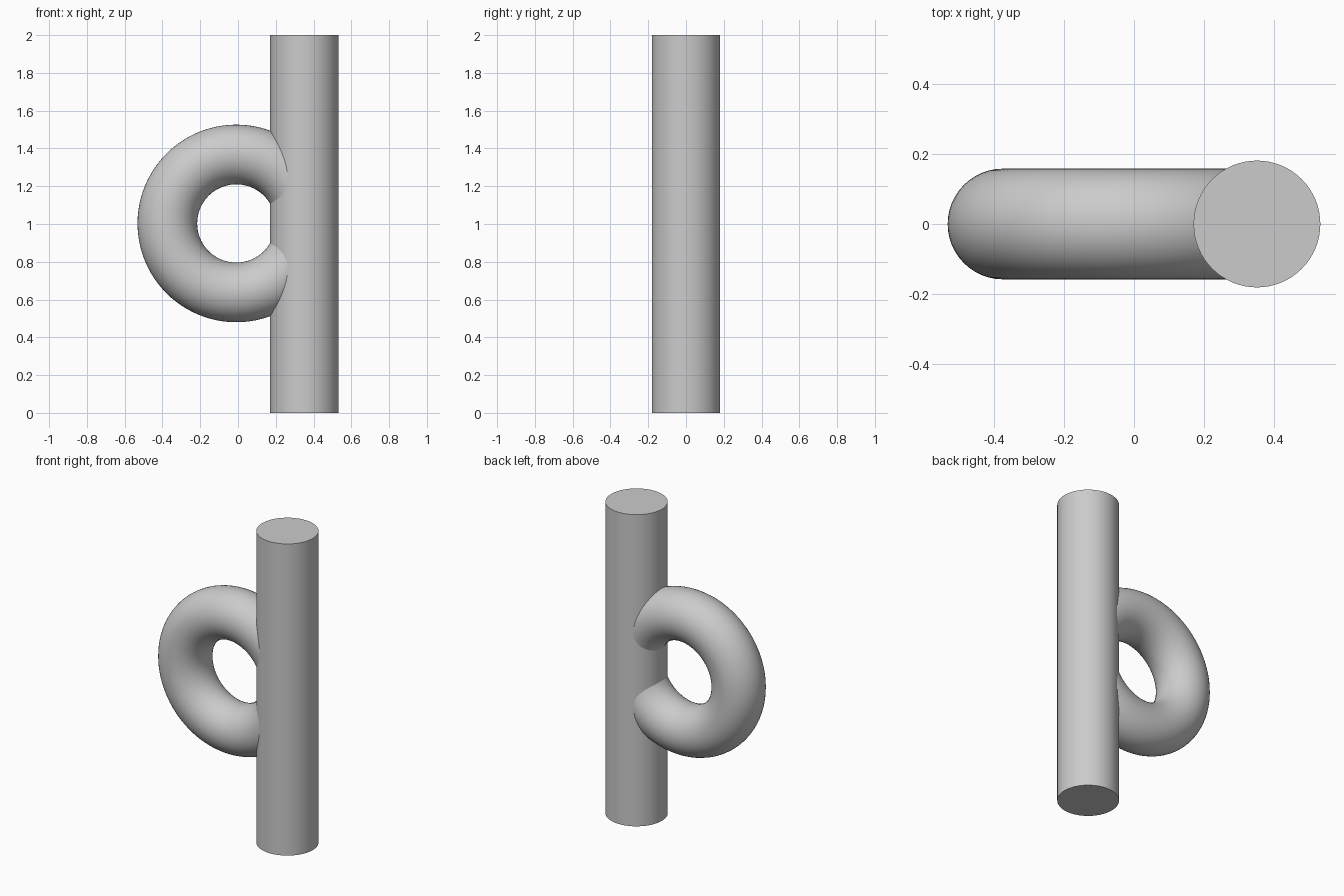
import bpy
from math import radians

cube = bpy.data.objects.get("Cube")
if cube:
    bpy.data.objects.remove(cube, do_unlink=True)

# Single plain grey
grey = bpy.data.materials.new("plain_grey")
grey.use_nodes = True
colour = (0.6, 0.6, 0.6, 1)
grey.diffuse_color = colour
grey.node_tree.nodes["Principled BSDF"].inputs["Base Color"].default_value = colour


def finish(name):
    part = bpy.context.object
    part.name = part.data.name = name
    part.data.materials.append(grey)
    bpy.ops.object.shade_smooth_by_angle(angle=radians(35))


# Upright round post
bpy.ops.mesh.primitive_cylinder_add(vertices=64, radius=0.181, depth=2,
                                    location=(0.351, 0, 1))
finish("post")

# Ring standing upright, its far side buried in the post
bpy.ops.mesh.primitive_torus_add(major_radius=0.365, minor_radius=0.158,
                                 major_segments=96, minor_segments=48,
                                 location=(-0.009, 0, 1.003),
                                 rotation=(radians(90), 0, 0))
finish("ring")
